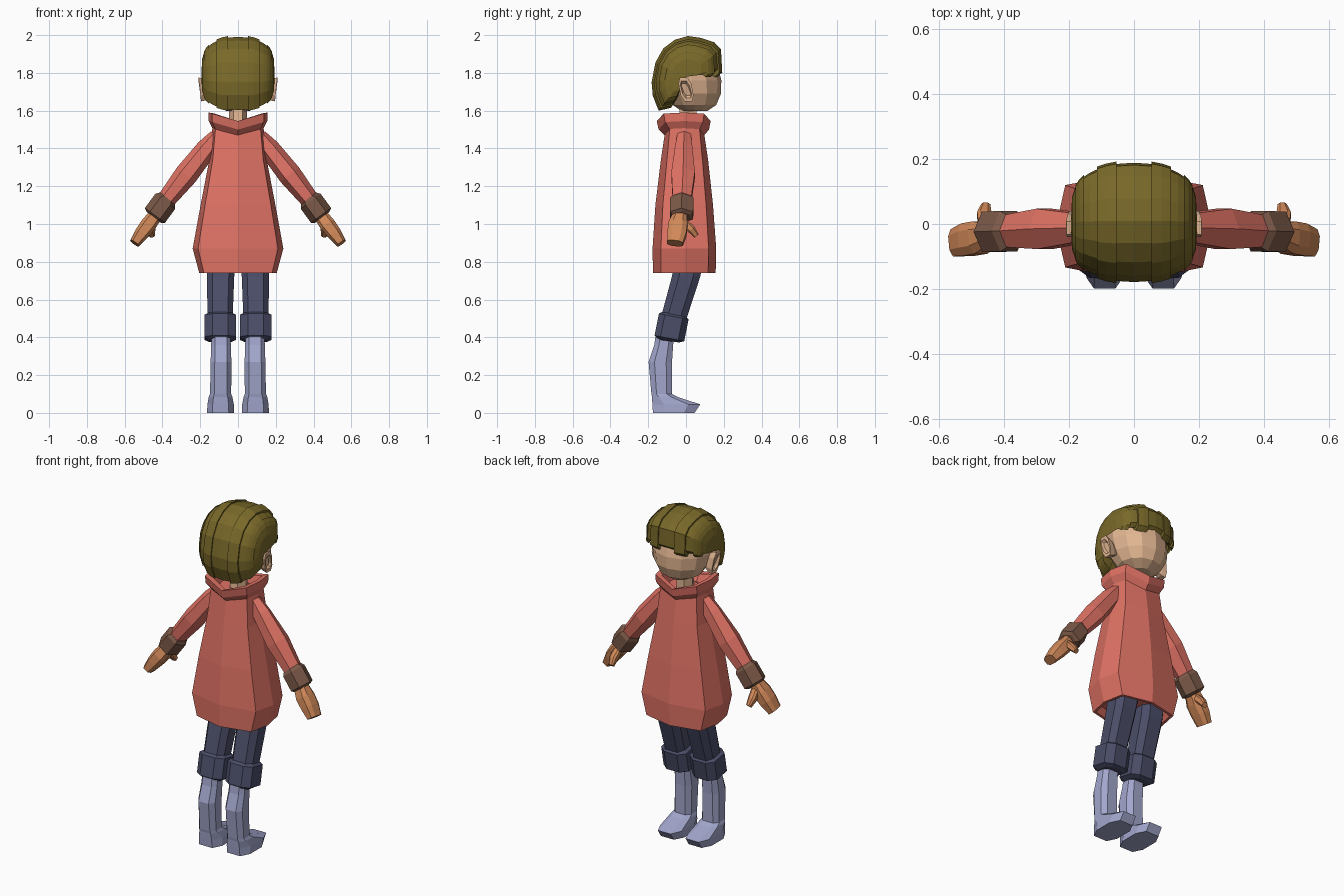
import bpy, bmesh
from math import sin, cos, pi, radians
from mathutils import Vector

if "Cube" in bpy.data.objects:
    bpy.data.objects.remove(bpy.data.objects["Cube"])


def material(name, rgb):
    m = bpy.data.materials.new(name)
    m.diffuse_color = (*rgb, 1)
    m.use_nodes = True
    m.node_tree.nodes["Principled BSDF"].inputs["Base Color"].default_value = m.diffuse_color
    return m


COAT = material("coat_red", (0.75, 0.17, 0.13))
SKIN = material("skin", (0.75, 0.46, 0.28))
HAND = material("hand_skin", (0.64, 0.25, 0.10))
CUFF = material("cuff_brown", (0.20, 0.10, 0.065))
NAVY = material("trouser_navy", (0.07, 0.075, 0.14))
BOOT = material("boot_lilac", (0.36, 0.38, 0.60))
HAIR = material("hair_olive", (0.19, 0.14, 0.022))

# unit cross-sections
HEX = [(cos(i * pi / 3), sin(i * pi / 3) / 0.866) for i in range(6)]
BEVEL = [(-1, -.5), (-.6, -1), (.6, -1), (1, -.5), (1, .5), (.6, 1), (-.6, 1), (-1, .5)]
BODY = [(0, -1), (.88, -.74), (1, 0), (.88, .76), (0, 1), (-.88, .76), (-1, 0), (-.88, -.74)]
ROUND = [(cos(i * pi / 6), sin(i * pi / 6)) for i in range(12)]


def skin_rings(name, rings, mat, mirror=False, closed=True):
    """Join rings of points with quads and cap the ends."""
    bm = bmesh.new()
    loops = [[bm.verts.new(p) for p in r] for r in rings]
    n = len(loops[0])
    for a, b in zip(loops, loops[1:]):
        for i in range(n if closed else n - 1):
            j = (i + 1) % n
            bm.faces.new((a[i], a[j], b[j], b[i]))
    if closed:
        bm.faces.new(loops[0])
        bm.faces.new(loops[-1])
    bmesh.ops.remove_doubles(bm, verts=bm.verts, dist=0.0005)
    bmesh.ops.recalc_face_normals(bm, faces=bm.faces)
    me = bpy.data.meshes.new(name)
    bm.to_mesh(me)
    bm.free()
    me.materials.append(mat)
    ob = bpy.data.objects.new(name, me)
    bpy.context.collection.objects.link(ob)
    if mirror:
        ob.modifiers.new("Mirror", "MIRROR")
    return ob


def stack(name, rows, shape, mat, mirror=False):
    """Horizontal sections: rows of z, x0, x1, y0, y1, centre dip."""
    rings = []
    for z, x0, x1, y0, y1, dip in rows:
        rings.append([((x0 + x1) / 2 + u * (x1 - x0) / 2,
                       (y0 + y1) / 2 + v * (y1 - y0) / 2,
                       z - dip * (1 - abs(u))) for u, v in shape])
    return skin_rings(name, rings, mat, mirror)


def tube(name, rows, hint, shape, mat):
    """Mirrored limb along a path: rows of centre, two radii."""
    pts = [Vector(r[0]) for r in rows]
    rings = []
    for i, (_, ra, rb) in enumerate(rows):
        t = (pts[min(i + 1, len(pts) - 1)] - pts[max(i - 1, 0)]).normalized()
        a = t.cross(Vector(hint)).normalized()
        b = a.cross(t)
        rings.append([pts[i] + a * u * ra + b * v * rb for u, v in shape])
    return skin_rings(name, rings, mat, True)


X, Y = (1, 0, 0), (0, 1, 0)

# coat with hollow hem and folded collar
coat = [(.78, .17, -.14, .12, 0), (.74, .19, -.16, .14, 0), (.74, .205, -.175, .157, 0),
        (.87, .24, -.177, .16, 0), (1.10, .198, -.162, .143, 0), (1.34, .152, -.133, .117, 0),
        (1.515, .135, -.112, .096, .035)]
stack("coat", [(z, -h, h, a, b, d) for z, h, a, b, d in coat], BODY, COAT)
collar = [(1.50, .132, -.108, .093, .035), (1.545, .155, -.145, .122, .045),
          (1.59, .155, -.155, .130, .045), (1.585, .125, -.12, .10, .045), (1.52, .10, -.09, .08, .03)]
stack("collar", [(z, -h, h, a, b, d) for z, h, a, b, d in collar], BODY, COAT)

# sleeves, cuffs, hands
tube("sleeve", [((.115, -.01, 1.47), .035, .035), ((.165, -.012, 1.40), .055, .045),
                ((.275, -.015, 1.26), .062, .062), ((.39, -.022, 1.115), .048, .048)], Y, HEX, COAT)
tube("sleeve_cuff", [((.372, -.022, 1.135), .05, .05), ((.385, -.022, 1.12), .066, .062),
                     ((.44, -.024, 1.045), .066, .062), ((.448, -.024, 1.035), .045, .045)], Y, HEX, CUFF)
tube("hand", [((.435, -.03, 1.05), .036, .035), ((.475, -.042, .995), .042, .05),
              ((.51, -.048, .95), .038, .05), ((.547, -.058, .898), .027, .042)], Y, BEVEL, HAND)
tube("thumb", [((.455, -.01, 1.01), .02, .022), ((.46, .028, .972), .021, .022),
               ((.455, .055, .938), .014, .014)], X, BEVEL, HAND)

# trousers
stack("trouser_leg", [(.80, .015, .165, -.06, .09, 0), (.72, .02, .165, -.075, .075, 0),
                      (.46, .03, .16, -.145, -.01, 0)], BEVEL, NAVY, True)
tube("trouser_cuff", [((.094, -.062, .525), .06, .06), ((.094, -.065, .51), .08, .083),
                      ((.094, -.088, .395), .08, .083), ((.094, -.09, .38), .055, .06)], X, BEVEL, NAVY)

# boots
stack("boot", [(.42, .04, .14, -.16, -.06, 0), (.36, .038, .142, -.168, -.068, 0),
               (.27, .035, .145, -.198, -.074, 0), (.10, .036, .148, -.183, -.075, 0),
               (.085, .03, .155, -.18, -.045, 0), (.045, .022, .162, -.178, .075, 0),
               (0, .02, .164, -.175, .045, 0)], BEVEL, BOOT, True)

# neck and head
stack("neck", [(1.5, -.05, .05, -.045, .055, 0), (1.64, -.045, .045, -.03, .055, 0)], HEX, SKIN)
head = [(1.597, .06, -.02, .11), (1.63, .122, -.07, .16), (1.69, .158, -.11, .185),
        (1.76, .17, -.13, .187), (1.83, .168, -.135, .17), (1.91, .13, -.10, .13)]
stack("head", [(z, -h, h, a, b, 0) for z, h, a, b in head], ROUND, SKIN)

# ears: leaning ovals with a sunken centre
ear = []
for x, s in ((.145, .6), (.175, .9), (.202, 1), (.203, .7), (.19, .5)):
    ear.append([(x + .006 * v, .0 + .034 * s * u - .012 * v, 1.712 + .063 * s * v)
                for u, v in BEVEL])
skin_rings("ear", ear, SKIN, True)

# hair: side profile swept from ear to ear, in stepped locks
PIVOT = (0.0, 1.78)
PROFILE = [(.12, 1.82), (.165, 1.80), (.192, 1.825), (.185, 1.925), (.15, 1.962), (.08, 1.985),
           (.01, 1.995), (-.06, 1.975), (-.12, 1.93), (-.162, 1.855), (-.182, 1.75),
           (-.176, 1.68), (-.145, 1.60), (-.08, 1.615), (-.05, 1.66)]
EDGES = [-90, -68, -52, -36, -16, 16, 36, 52, 68, 90]
rows = []
for k, (lo, hi) in enumerate(zip(EDGES, EDGES[1:])):
    s = (.97, 1.01, .97, 1.02, .98, 1.02, .97, 1.01, .97)[k]
    tip = .022 * (k % 2)
    for deg in (lo, (lo + hi) / 2, hi):
        u = radians(deg)
        w = max(cos(u), 0) ** .5 * s
        row = []
        for i, (y, z) in enumerate(PROFILE):
            dz = -tip if i in (1, 2) else 0
            row.append((.194 * sin(u), PIVOT[0] + (y - PIVOT[0]) * w,
                        PIVOT[1] + (z + dz - PIVOT[1]) * w))
        rows.append(row)
skin_rings("hair", rows, HAIR, closed=False)
